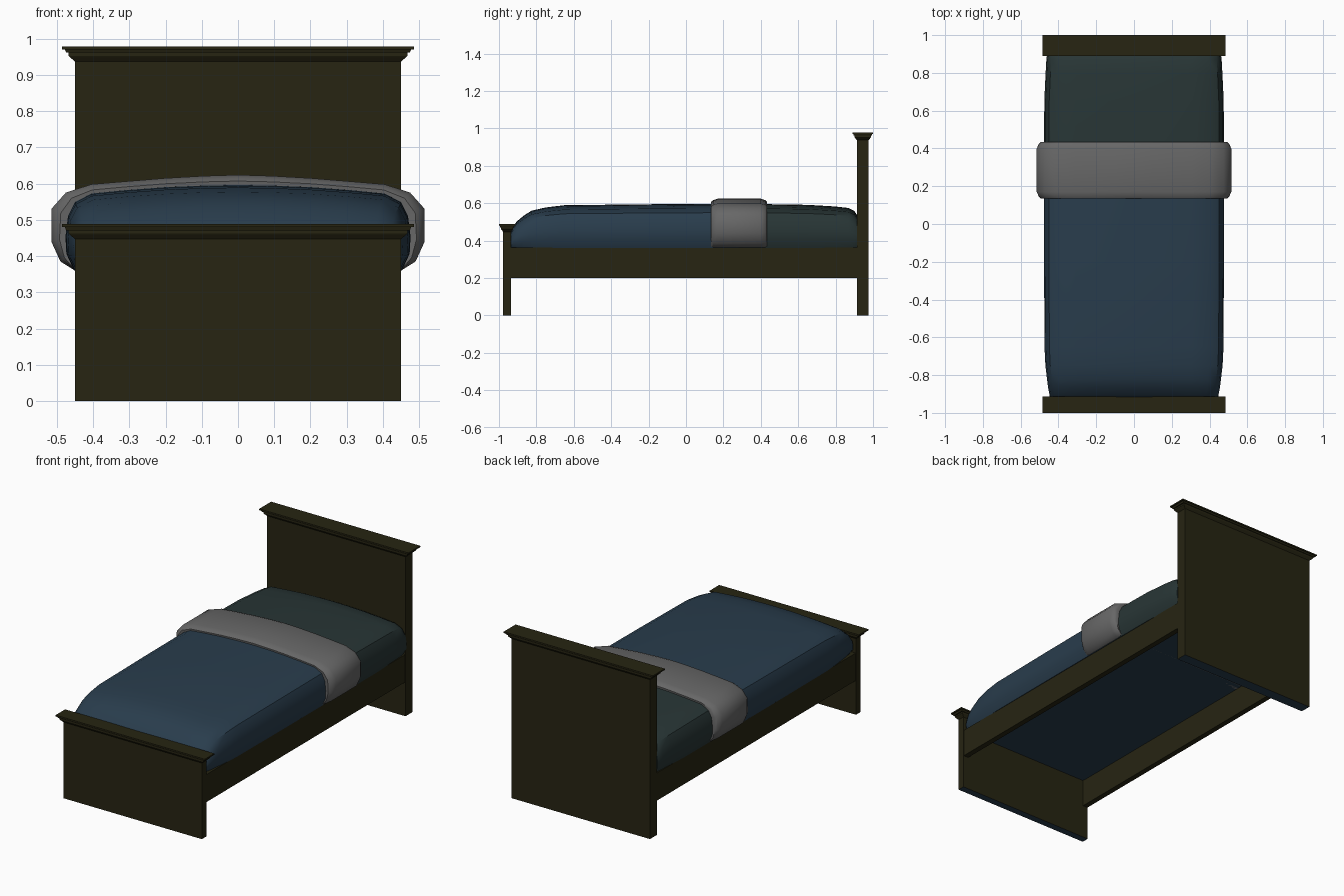
import bpy, bmesh

if "Cube" in bpy.data.objects:
    bpy.data.objects.remove(bpy.data.objects["Cube"])


def material(name, rgb):
    m = bpy.data.materials.new(name)
    m.diffuse_color = (*rgb, 1)
    m.use_nodes = True
    m.node_tree.nodes["Principled BSDF"].inputs["Base Color"].default_value = m.diffuse_color
    return m


WOOD = material("dark wood", (0.020, 0.018, 0.006))
BLUE = material("navy blanket", (0.022, 0.046, 0.073))
GREEN = material("dark green sheet", (0.021, 0.036, 0.036))
GREY = material("grey fold", (0.135, 0.135, 0.135))


def loft(name, rings, mats, rule=None, angle=0.6):
    """Skin closed rings of equal point count, capped at both ends."""
    bm = bmesh.new()
    rows = [[bm.verts.new(p) for p in r] for r in rings]
    n = len(rows[0])
    for a, b in zip(rows, rows[1:]):
        for i in range(n):
            j = (i + 1) % n
            bm.faces.new((a[i], a[j], b[j], b[i]))
    bm.faces.new(rows[0])
    bm.faces.new(rows[-1])
    bmesh.ops.recalc_face_normals(bm, faces=bm.faces)
    if rule:
        for f in bm.faces:
            f.material_index = rule(f)
    me = bpy.data.meshes.new(name)
    bm.to_mesh(me)
    bm.free()
    for m in mats:
        me.materials.append(m)
    ob = bpy.data.objects.new(name, me)
    bpy.context.collection.objects.link(ob)
    if angle:
        bpy.ops.object.select_all(action='DESELECT')
        ob.select_set(True)
        bpy.context.view_layer.objects.active = ob
        bpy.ops.object.shade_smooth_by_angle(angle=angle)
    return ob


def rect(cx, cy, hx, hy, z):
    return [(cx - hx, cy - hy, z), (cx + hx, cy - hy, z),
            (cx + hx, cy + hy, z), (cx - hx, cy + hy, z)]


# Head and foot boards, each with a stepped crown moulding
CROWN = [(0.0, -0.041), (0.013, -0.030), (0.017, -0.026), (0.017, -0.017),
         (0.024, -0.017), (0.028, -0.008), (0.035, -0.008), (0.035, 0.0)]


def board(name, cy, hy, top):
    loft(name + "_panel",
         [rect(0, cy, 0.45, hy, 0), rect(0, cy, 0.45, hy, top - 0.041)],
         [WOOD, BLUE], lambda f: int(f.normal.z < -0.9), 0)
    loft(name + "_crown",
         [rect(0, cy, 0.45 + o, hy + 0.66 * o, top + z) for o, z in CROWN],
         [WOOD], None, 0)


board("headboard", 0.945, 0.032, 0.978)
board("footboard", -0.957, 0.021, 0.488)

# Side rails
for side, s in (("right", 1), ("left", -1)):
    loft(side + "_rail",
         [rect(s * 0.432, -0.01, 0.016, 0.93, z) for z in (0.2, 0.362)],
         [WOOD], None, 0)

# Mattress with blanket and sheet: rounded sections along y
BASE = 0.36
HALF = [(0.95, 0), (0.995, 0.2), (1, 0.40), (0.985, 0.64), (0.945, 0.80),
        (0.85, 0.90), (0.65, 0.94), (0.42, 0.975), (0.2, 0.993)]


def section(y, w, h):
    right = [(x * w, y, BASE + z * (h - BASE)) for x, z in HALF]
    left = [(-x, y, z) for x, y, z in reversed(right)]
    return right + [(0, y, h)] + left


SPANS = [(-0.935, 0.432, 0.450), (-0.925, 0.440, 0.475), (-0.905, 0.447, 0.502),
         (-0.865, 0.455, 0.535), (-0.825, 0.460, 0.560), (-0.75, 0.469, 0.577),
         (-0.65, 0.474, 0.589), (-0.2, 0.476, 0.594), (0.28, 0.476, 0.597),
         (0.65, 0.475, 0.591), (0.80, 0.468, 0.582), (0.87, 0.464, 0.574),
         (0.90, 0.460, 0.558), (0.915, 0.456, 0.535)]
loft("bedding", [section(*s) for s in SPANS], [BLUE, GREEN],
     lambda f: int(f.calc_center_median().y > 0.28 and f.normal.z > -0.9))

# Folded-over band, swelling outwards from the bedding
FOLD = [(0.45, 0.36), (0.49, 0.385), (0.515, 0.44), (0.515, 0.53),
        (0.475, 0.575), (0.405, 0.598), (0.31, 0.606), (0.2, 0.615),
        (0.095, 0.621)]


def fold_ring(y, t):
    right = []
    for (fx, fz), (bx, bz) in zip(HALF, FOLD):
        x, z = fx * 0.47, BASE + fz * 0.23
        right.append((x + (bx - x) * t, y, z + (bz - z) * t))
    left = [(-x, y, z) for x, y, z in reversed(right)]
    return right + [(0, y, 0.59 + 0.034 * t)] + left


loft("blanket_fold",
     [fold_ring(y, t) for y, t in ((0.136, 0), (0.134, 0.5), (0.145, 0.75),
                                   (0.170, 1), (0.400, 1), (0.425, 0.75),
                                   (0.434, 0.5), (0.432, 0))], [GREY], None, 0.8)
